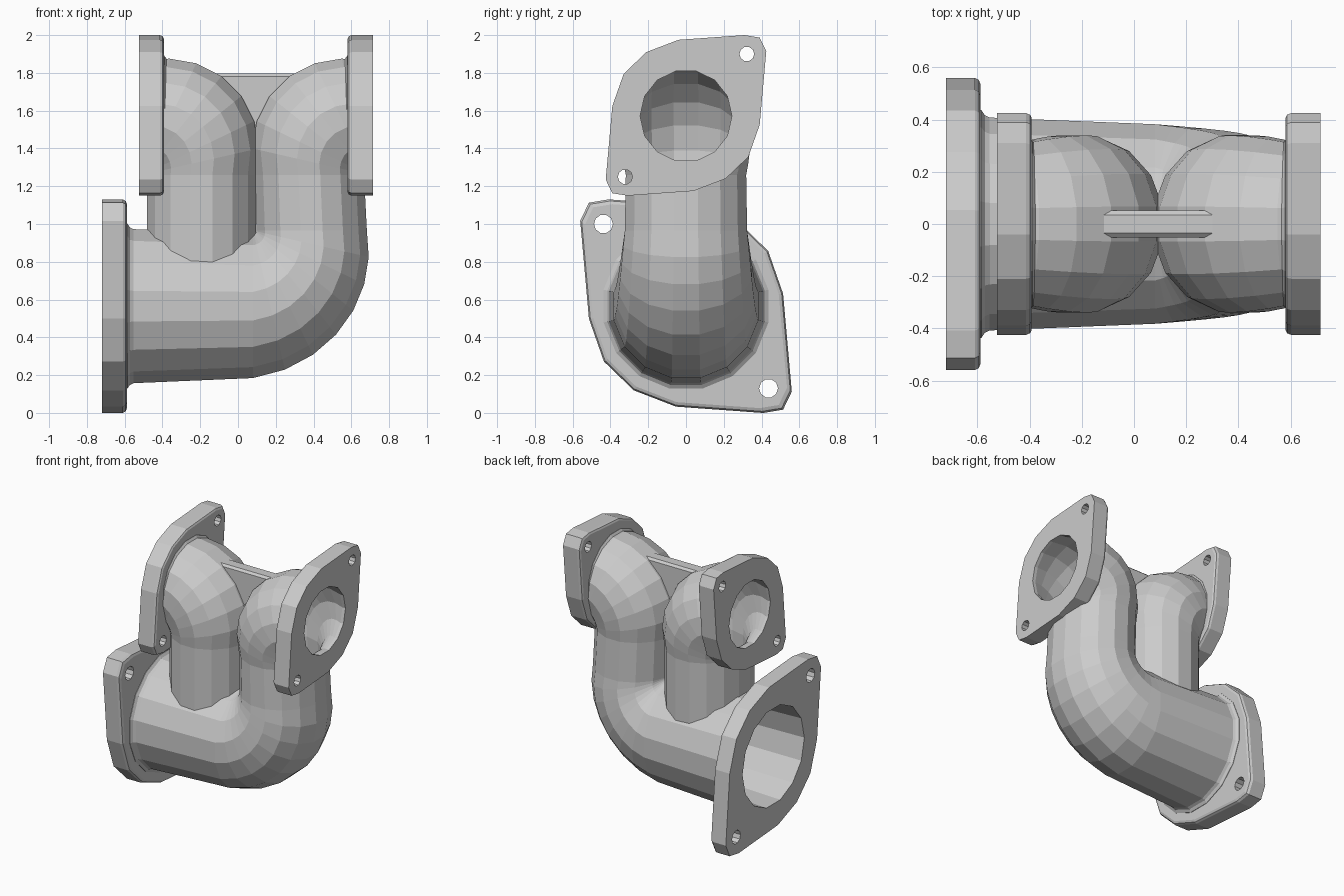
import bpy, bmesh
from math import sin, cos, pi, radians

if "Cube" in bpy.data.objects:
    bpy.data.objects.remove(bpy.data.objects["Cube"])

MID = 0.0925      # the two upper branches mirror about this x


def make(name, rings):
    """Closed solid skinned through matching rings of points."""
    bm = bmesh.new()
    loops = [[bm.verts.new(p) for p in ring] for ring in rings]
    n = len(loops[0])
    for a, b in zip(loops, loops[1:]):
        for i in range(n):
            j = (i + 1) % n
            bm.faces.new((a[i], a[j], b[j], b[i]))
    bm.faces.new(loops[0][::-1])
    bm.faces.new(loops[-1])
    bmesh.ops.recalc_face_normals(bm, faces=bm.faces)
    me = bpy.data.meshes.new(name)
    bm.to_mesh(me)
    bm.free()
    ob = bpy.data.objects.new(name, me)
    bpy.context.scene.collection.objects.link(ob)
    return ob


def tube(name, stations, sides=16, inset=0.0, mirror=False):
    """Sweep in the xz plane; station = x, z, in-plane direction angle, radius, y radius."""
    rings = []
    for x, z, ang, r, ry in stations:
        ring = []
        for k in range(sides):
            a = 2 * pi * (k + 0.5) / sides
            q = (r - inset) * cos(a)
            px = x + q * cos(ang)
            ring.append((2 * MID - px if mirror else px,
                         (ry - inset) * sin(a), z + q * sin(ang)))
        rings.append(ring)
    return make(name, rings)


def lower_bend(steps=7):
    out = []
    for i in range(steps + 1):
        t = i / steps
        a = radians(-90 + 90 * t)
        d = 0.40 - 0.09 * t
        out.append((0.08 + d * cos(a), 0.965 + d * sin(a), a,
                    d - 0.012, d - 0.01 + 0.03 * t))
    return out


def upper_bend(steps=7):
    out = []
    for i in range(steps + 1):
        t = i / steps
        a = radians(180 - 90 * t)
        bulge = 0.035 * sin(pi * t)
        d, r = 0.312 + bulge, 0.295 + bulge
        out.append((0.69 + d * cos(a), 1.26 + d * sin(a), a + pi,
                    r, r + 0.03 * (1 - t)))
    return out


# Half of the flange outline; the rest is the same points turned 180 degrees
HALF = [(0.31, 0.425), (0.39, 0.412), (0.425, 0.34), (0.39, -0.05),
        (0.33, -0.22), (0.21, -0.335), (0.04, -0.40)]
OUTLINE = HALF + [(-y, -z) for y, z in HALF]


def flange(name, x_face, x_back, zc, sy, sz):
    bev = 0.022 if x_back > x_face else -0.022
    return make(name, [[(x, y * sy * k, zc + z * sz * k) for y, z in OUTLINE]
                       for x, k in ((x_face, 1), (x_back - bev, 1),
                                    (x_back - bev * 0.3, 0.985), (x_back, 0.955))])


def disc_x(name, profile, zc, yc=0.0, sides=16):
    """Round solid along x from (x, radius) pairs."""
    return make(name, [[(x, yc + r * sin(2 * pi * (k + .5) / sides),
                         zc + r * cos(2 * pi * (k + .5) / sides))
                        for k in range(sides)] for x, r in profile])


# Pipe paths
main = [(-0.65, 0.565, -pi / 2, 0.42, 0.42)] + lower_bend() + upper_bend()
branch = [(0.378, 0.62, 0, 0.295, 0.325)] + upper_bend()
tail = [(0.80, 1.572, -pi / 2, 0.295, 0.295)]
mouth = [(-0.85, 0.565, -pi / 2, 0.42, 0.42)]

# Outer solids
body = tube("manifold", main)
solids = [
    tube("left_branch", branch, mirror=True),
    flange("inlet_flange", -0.72, -0.588, 0.565, -1.318, 1.33),
    flange("right_flange", 0.715, 0.58, 1.575, 1, 1),
    flange("left_flange", -0.525, -0.392, 1.575, 1, 1),
    disc_x("inlet_collar", [(-0.62, 0.445), (-0.585, 0.445), (-0.572, 0.425), (-0.545, 0.412)], 0.565),
    disc_x("right_collar", [(0.62, 0.325), (0.578, 0.325), (0.566, 0.308), (0.54, 0.295)], 1.572),
    disc_x("left_collar", [(-0.43, 0.325), (-0.39, 0.325), (-0.378, 0.308), (-0.355, 0.295)], 1.572),
    # Web between the two branches, with softened top edges
    make("web", [[(x, y, z) for x, y in ((-0.14, -w), (0.34, -w), (0.34, w), (-0.14, w))]
                 for z, w in ((1.35, 0.052), (1.782, 0.052), (1.797, 0.035))]),
]

# Bores and bolt holes
cutters = [
    tube("main_bore", mouth + main[1:] + tail, 14, 0.052),
    tube("left_bore", branch + tail, 14, 0.052, mirror=True),
]
for s in (1, -1):
    cutters.append(disc_x("inlet_bolt", [(-0.8, 0.05), (-0.56, 0.05)],
                          0.565 + s * 0.435, -s * 0.437, 10))
    for x in (-0.46, 0.65):
        cutters.append(disc_x("branch_bolt", [(x - 0.11, 0.039), (x + 0.11, 0.039)],
                              1.575 + s * 0.325, s * 0.322, 10))


def combine(target, other, op):
    mod = target.modifiers.new(op, 'BOOLEAN')
    mod.operation, mod.solver, mod.object = op, 'EXACT', other
    dg = bpy.context.evaluated_depsgraph_get()
    dg.update()
    me = bpy.data.meshes.new_from_object(target.evaluated_get(dg))
    target.modifiers.clear()
    target.data = me
    bpy.data.objects.remove(other)


for ob in solids:
    combine(body, ob, 'UNION')
for ob in cutters:
    combine(body, ob, 'DIFFERENCE')
body.data.name = "manifold"
